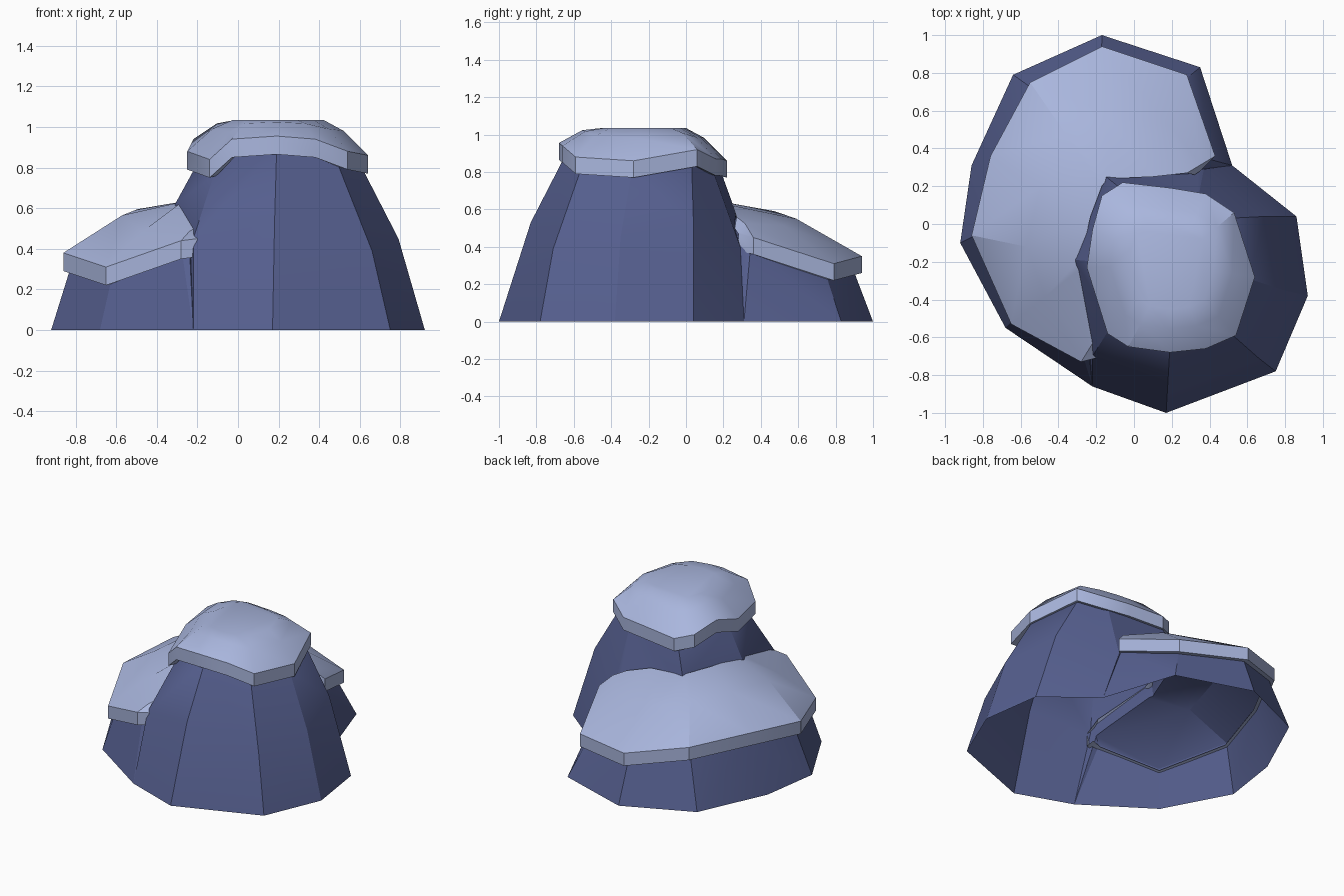
import bpy, bmesh, math
from mathutils import Vector as V

if "Cube" in bpy.data.objects:
    bpy.data.objects.remove(bpy.data.objects["Cube"])


def material(name, rgb):
    m = bpy.data.materials.new(name)
    m.diffuse_color = (*rgb, 1)
    m.use_nodes = True
    m.node_tree.nodes["Principled BSDF"].inputs["Base Color"].default_value = m.diffuse_color
    return m


STONE = material("slate blue stone", (0.092, 0.115, 0.275))
SNOW = material("pale blue cap", (0.40, 0.47, 0.73))


def add_object(name, bm, mat):
    me = bpy.data.meshes.new(name)
    bm.to_mesh(me)
    bm.free()
    me.materials.append(mat)
    ob = bpy.data.objects.new(name, me)
    bpy.context.collection.objects.link(ob)
    return ob


def hull(points):
    bm = bmesh.new()
    for p in points:
        bm.verts.new(p)
    out = bmesh.ops.convex_hull(bm, input=bm.verts[:])
    bmesh.ops.delete(bm, geom=[v for v in bm.verts if not v.link_faces], context='VERTS')
    bmesh.ops.dissolve_limit(bm, angle_limit=math.radians(4), verts=bm.verts[:], edges=bm.edges[:])
    bmesh.ops.recalc_face_normals(bm, faces=bm.faces[:])
    return bm


def inset(points, centre, k, dz):
    return [V((centre.x + (p.x - centre.x) * k, centre.y + (p.y - centre.y) * k, p.z + dz))
            for p in points]


def build_cap(name, rings, closed):
    """Skin a list of equal rings from rim underside to crown."""
    bm = bmesh.new()
    rows = [[bm.verts.new(p) for p in r] for r in rings]
    n = len(rows[0])
    for a, b in zip(rows, rows[1:]):
        for i in range(n if closed else n - 1):
            j = (i + 1) % n
            bm.faces.new((a[i], a[j], b[j], b[i]))
    if closed:
        bm.faces.new(rows[-1])
    bmesh.ops.recalc_face_normals(bm, faces=bm.faces[:])
    bm.faces.ensure_lookup_table()
    top = max(bm.faces, key=lambda f: f.calc_center_median().z)
    if top.normal.z < 0:
        bmesh.ops.reverse_faces(bm, faces=bm.faces[:])
    return add_object(name, bm, SNOW)


RIM = V((0, 0, -0.09))

# Tall rock cap: rim outline and raised crown
tall_rim = [V(p) for p in (
    (.64, -.28, .86), (.54, -.59, .88), (.38, -.66, .94), (.19, -.68, .955), (-.03, -.65, .94),
    (-.14, -.58, .84), (-.25, -.23, .88), (-.22, -.03, .94), (-.17, .15, .89),
    (-.06, .22, .86), (.20, .19, .87), (.38, .16, .87), (.53, .06, .92))]
tc = V((.2, -.22, 0))
crown = [V((p.x, p.y, 1.035)) for p in inset(tall_rim, tc, .5, 0)]
shoulder = [a.lerp(b, .55) + V((0, 0, .025)) for a, b in zip(tall_rim, crown)]
tall_low = [p + RIM for p in tall_rim]
tall_cap = build_cap("tall_rock_cap", [inset(tall_low, tc, .9, .01), tall_low, tall_rim,
                                       shoulder, crown], True)

# Low rock cap: strip wrapping round the tall rock
low_rim = [V(p) for p in (
    (-.20, -.71, .45), (-.28, -.73, .44), (-.65, -.53, .31), (-.86, -.06, .38), (-.76, .36, .43),
    (-.55, .75, .42), (-.17, .94, .35), (.28, .79, .31), (.43, .36, .45), (.35, .28, .47))]
low_in = [V(p) for p in (
    (-.19, -.62, .48), (-.20, -.60, .51), (-.29, -.24, .62), (-.28, -.18, .63), (-.23, .04, .64),
    (-.17, .20, .64), (-.14, .24, .63), (.10, .25, .62), (.28, .27, .56), (.32, .26, .50))]
bulge = (0, .01, .02, .06, .06, .06, .06, .05, .02, 0)
low_mid = [a.lerp(b, .5) + V((0, 0, h)) for a, b, h in zip(low_rim, low_in, bulge)]
lc = V((-.2, .1, 0))
low_low = [p + RIM for p in low_rim]
low_cap = build_cap("low_rock_cap", [inset(low_low, lc, .92, .01), low_low, low_rim,
                                     low_mid, low_in], False)

# Tall rock body
tall_base = [(-.22, -.86), (.17, -1), (.75, -.78), (.92, -.38), (.86, .04), (.52, .31),
             (-.22, .36), (-.42, -.2)]
tall_waist = [(-.22, -.70, .45), (.18, -.83, .53), (.66, -.71, .39), (.79, -.35, .45),
              (.69, .04, .52), (.37, .29, .40), (-.16, .26, .60), (-.31, -.19, .62)]
tall_top = [(-.12, -.54, .76), (.19, -.65, .88), (.49, -.56, .82), (.61, -.29, .80),
            (.50, .03, .85), (.34, .14, .82), (-.06, .18, .82), (-.2, -.2, .82)]
stone = add_object("rock_body", hull([(x, y, 0) for x, y in tall_base] + tall_waist + tall_top
                                     + inset(crown, tc, .9, -.06)), STONE)

# Low rock body
low_base = [(-.22, -.86), (-.68, -.55), (-.92, -.10), (-.86, .31), (-.64, .79), (-.17, 1),
            (.35, .83), (.52, .31)]
low = add_object("low_rock_helper", hull(
    [(x, y, 0) for x, y in low_base] + inset(low_rim[1:9], lc, .94, -.06)
    + [p - V((0, 0, .06)) for p in low_mid[1:9]] + [p - V((0, 0, .07)) for p in low_in[1:9]]), STONE)

# Merge both bodies and open the underside
mod = stone.modifiers.new("join", 'BOOLEAN')
mod.operation, mod.solver, mod.object = 'UNION', 'EXACT', low
dg = bpy.context.evaluated_depsgraph_get()
merged = bpy.data.meshes.new_from_object(stone.evaluated_get(dg))
stone.modifiers.clear()
stone.data = merged
bpy.data.objects.remove(low)
bm = bmesh.new()
bm.from_mesh(merged)
bmesh.ops.delete(bm, geom=[f for f in bm.faces if all(v.co.z < .001 for v in f.verts)],
                 context='FACES')
bm.to_mesh(merged)
bm.free()

# Soft shading with crisp facets
for ob in (stone, tall_cap, low_cap):
    bpy.ops.object.select_all(action='DESELECT')
    ob.select_set(True)
    bpy.context.view_layer.objects.active = ob
    bpy.ops.object.shade_smooth_by_angle(angle=math.radians(30 if ob is tall_cap else 22))
